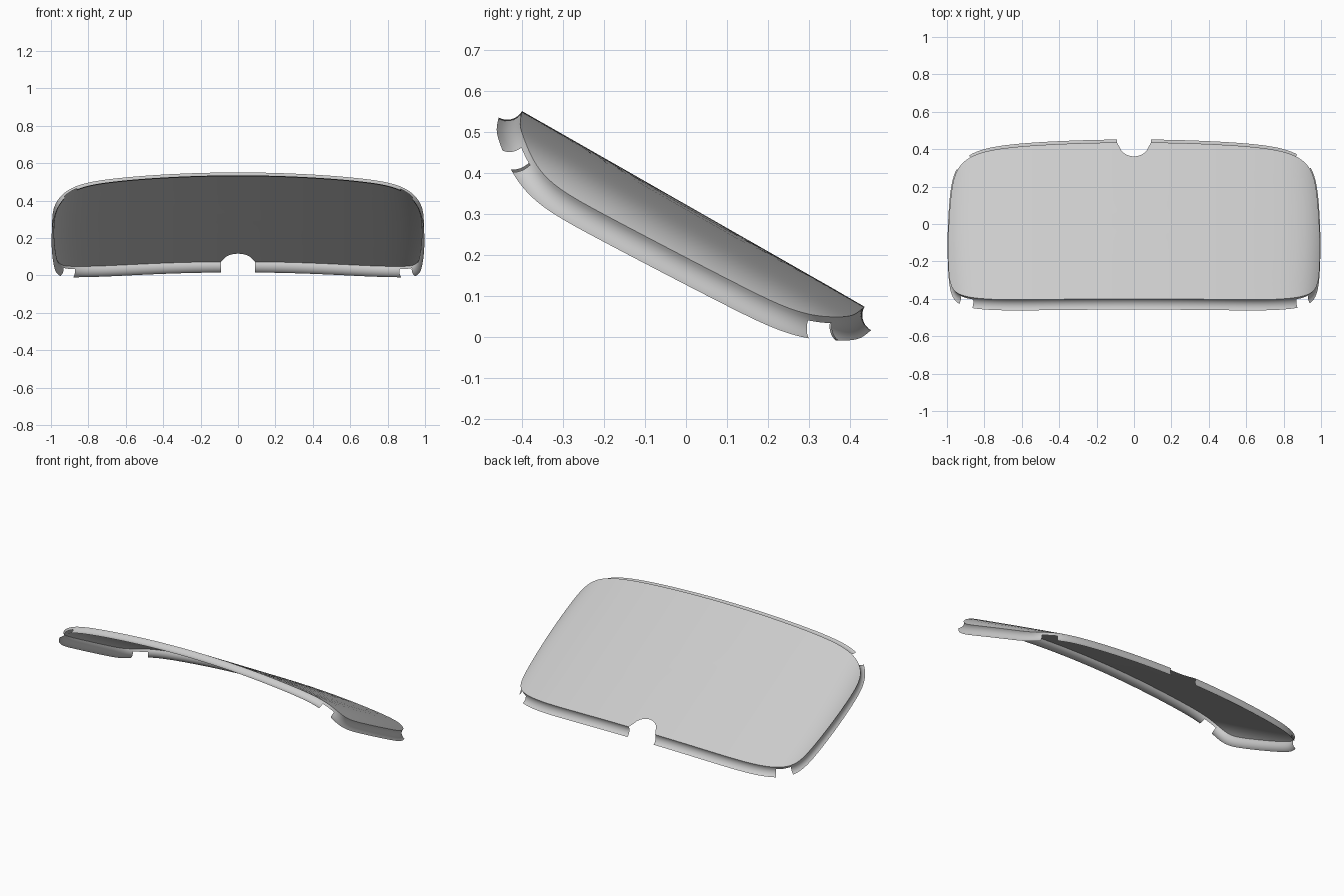
import bpy
from math import sin, cos, pi, radians, sqrt
from mathutils import Vector, Matrix

cube = bpy.data.objects.get("Cube")
if cube:
    bpy.data.objects.remove(cube, do_unlink=True)

HALF_X, HALF_V = 0.992, 0.4815      # half size of the panel in its own plane
NOTCH, COVE = 0.086, 0.042          # radius of the thumb notch and of the rim
SEGS, RINGS, STEPS = 720, 14, 9
TILT = Matrix.Rotation(radians(-29.7), 4, 'X')

grey = bpy.data.materials.new("light grey plastic")
grey.use_nodes = True
grey.diffuse_color = (0.6, 0.6, 0.6, 1)
grey.node_tree.nodes["Principled BSDF"].inputs["Base Color"].default_value = (0.6, 0.6, 0.6, 1)


def surface(p, t):
    """Tilted, sagging panel; p and t run from -1 to 1 across and along it."""
    x = HALF_X * p * (1 - 0.03 * t * t - 0.015 * t)
    v = HALF_V * t * (1 - 0.045 * p * p)
    sag = 0.07 * x * x + (0.045 - 0.015 * t) * abs(p) ** 16
    return TILT @ Vector((x, v - 0.139, 0.28 - sag))


def outline(i):
    """Rounded rectangle in panel parameters."""
    a = 2 * pi * i / SEGS
    c, s = cos(a), sin(a)
    k = (abs(c) ** 8 + abs(s) ** 8) ** (-1 / 8)
    return c * k, s * k


def notch_scale(p, t):
    """How far a ray to the outline gets before it meets the thumb notch."""
    dx, dv = HALF_X * p, HALF_V * t
    length = sqrt(dx * dx + dv * dv)
    along = HALF_V * dv / length
    gap = NOTCH ** 2 - (HALF_V ** 2 - along ** 2)
    if dv <= 0 or gap <= 0:
        return 1
    return min(1, (along - sqrt(gap)) / length)


def make_object(name, verts, faces):
    mesh = bpy.data.meshes.new(name)
    mesh.from_pydata(verts, [], faces)
    mesh.materials.append(grey)
    obj = bpy.data.objects.new(name, mesh)
    bpy.context.collection.objects.link(obj)
    bpy.ops.object.select_all(action='DESELECT')
    obj.select_set(True)
    bpy.context.view_layer.objects.active = obj
    bpy.ops.object.shade_smooth_by_angle(angle=radians(35))
    return obj


edge = [outline(i) for i in range(SEGS)]
cut = [notch_scale(p, t) for p, t in edge]

# Curved panel: rings that close up towards the edge
verts, faces = [surface(0, 0)], []
for r in range(1, RINGS + 1):
    s = 1 - (1 - r / RINGS) ** 2
    verts += [surface(p * s * c, t * s * c) for (p, t), c in zip(edge, cut)]
for i in range(SEGS):
    j = (i + 1) % SEGS
    faces.append((0, 1 + i, 1 + j))
    for r in range(RINGS - 1):
        a, b = 1 + r * SEGS, 1 + (r + 1) * SEGS
        faces.append((a + i, b + i, b + j, a + j))
make_object("panel", verts, faces)

# Flared rim: a concave quarter round swept along the panel edge
verts, faces = [], []
for i, (p, t) in enumerate(edge):
    e = 0.002
    normal = (surface(p + e, t) - surface(p - e, t)).cross(
        surface(p, t + e) - surface(p, t - e)).normalized()
    tangent = surface(*outline(i + 1)) - surface(*outline(i - 1))
    outward = tangent.cross(normal).normalized()
    for k in range(STEPS):
        a = pi / 2 * k / (STEPS - 1)
        verts.append(surface(p, t) + COVE * ((1 - cos(a)) * outward - sin(a) * normal))
for i in range(SEGS):
    j = (i + 1) % SEGS
    if min(cut[i], cut[j]) < 1:
        continue
    # Corner gaps leave only the upper part of the rim
    in_gap = 0.87 < abs(verts[i * STEPS].x) < 0.935
    for k in range(2 if in_gap else STEPS - 1):
        a, b = i * STEPS + k, j * STEPS + k
        faces.append((a, a + 1, b + 1, b))
make_object("rim", verts, faces)
